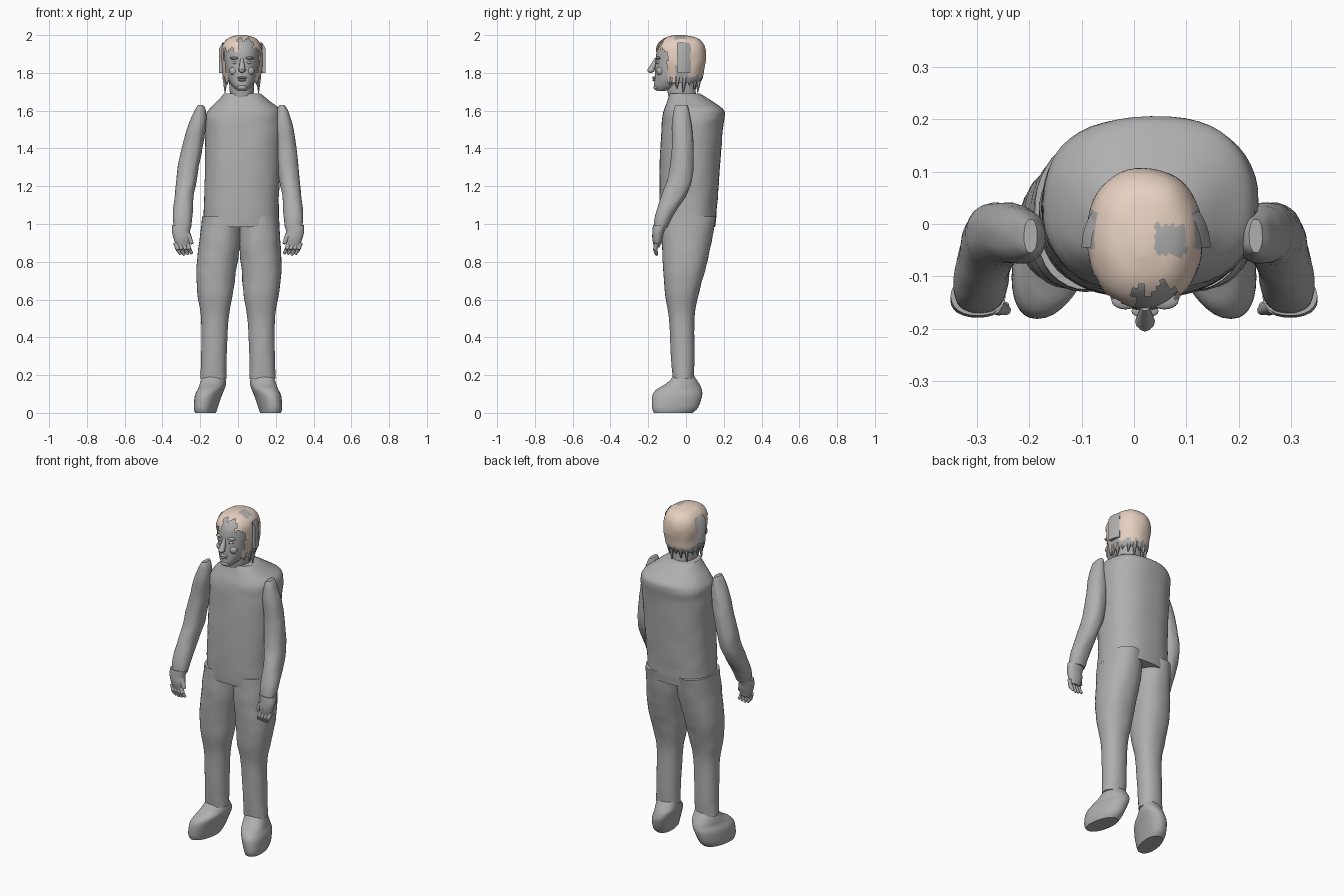
import bpy, bmesh, math
from mathutils import Vector, noise

cube = bpy.data.objects.get("Cube")
if cube:
    bpy.data.objects.remove(cube, do_unlink=True)


def make_material(name, colour):
    mat = bpy.data.materials.new(name)
    mat.use_nodes = True
    mat.diffuse_color = colour
    mat.node_tree.nodes["Principled BSDF"].inputs["Base Color"].default_value = colour
    return mat


GREY = make_material("plain grey", (0.43, 0.43, 0.43, 1))
PEACH = make_material("pale peach", (0.83, 0.66, 0.55, 1))
parts = []


def finish(name, bm, materials=(GREY,)):
    bmesh.ops.recalc_face_normals(bm, faces=bm.faces)
    mesh = bpy.data.meshes.new(name)
    bm.to_mesh(mesh)
    bm.free()
    for mat in materials:
        mesh.materials.append(mat)
    obj = bpy.data.objects.new(name, mesh)
    bpy.context.collection.objects.link(obj)
    parts.append(obj)
    return obj


def smooth_rows(rows, steps):
    """Catmull-Rom interpolation between profile rows."""
    result = []
    last = len(rows) - 1
    for i in range(last):
        before, start, end, after = (rows[max(0, min(last, i + k))] for k in (-1, 0, 1, 2))
        for step in range(steps):
            t = step / steps
            result.append([b + t * ((c - a) + t * ((2 * a - 5 * b + 4 * c - d)
                           + t * (3 * b - a - 3 * c + d))) / 2
                           if t else b
                           for a, b, c, d in zip(before, start, end, after)])
    result.append(rows[last])
    return result


def loft(rows, power=2.2, sides=36, steps=5, slant=0, wrinkle=0, mirror=None):
    """Stack rounded rings; each row is z, left x, right x, front y, back y."""
    bm = bmesh.new()
    rings = []
    for z, left, right, front, back in smooth_rows(rows, steps):
        ring = []
        for i in range(sides):
            angle = math.tau * i / sides
            c, s = math.cos(angle), math.sin(angle)
            across = math.copysign(abs(c) ** (2 / power), c) * (right - left) / 2
            along = math.copysign(abs(s) ** (2 / power), s) * (back - front) / 2
            bump = 1 + wrinkle * noise.noise(Vector((c * 2, s * 2, z * 18)))
            x = (left + right) / 2 + across * bump - slant * along
            y = (front + back) / 2 + along * bump
            ring.append(bm.verts.new((mirror(x, z) if mirror else x, y, z)))
        rings.append(ring)
    for lower, upper in zip(rings, rings[1:]):
        for i in range(sides):
            j = (i + 1) % sides
            bm.faces.new((lower[i], lower[j], upper[j], upper[i]))
    bm.faces.new(rings[0])
    bm.faces.new(rings[-1])
    return bm


def ball(name, centre, size):
    bm = bmesh.new()
    bmesh.ops.create_uvsphere(bm, u_segments=20, v_segments=12, radius=1)
    for v in bm.verts:
        v.co = Vector(centre) + v.co * Vector(size)
    return finish(name, bm)


def taper(name, start, end, radius_start, radius_end, sides=12):
    start, end = Vector(start), Vector(end)
    bm = bmesh.new()
    bmesh.ops.create_cone(bm, cap_ends=True, segments=sides, radius1=radius_start,
                          radius2=radius_end, depth=(end - start).length)
    turn = (end - start).to_track_quat("Z", "Y")
    for v in bm.verts:
        v.co = turn @ v.co + (start + end) / 2
    return finish(name, bm)


# Torso
TORSO = [(.985, -.185, .22, -.135, .155), (1.1, -.18, .215, -.14, .165),
         (1.3, -.175, .225, -.14, .18), (1.5, -.175, .235, -.13, .195),
         (1.57, -.172, .235, -.125, .205), (1.61, -.15, .22, -.115, .195),
         (1.65, -.11, .17, -.1, .14), (1.69, -.075, .12, -.085, .075)]
finish("torso", loft(TORSO, power=2.4, sides=48, wrinkle=.02))

# Arms, legs, shoes and hands, built for the left and mirrored to the right
ARM = [(1.63, .22, .245, -.055, .01), (1.6, .205, .265, -.065, .015),
       (1.52, .195, .29, -.075, .03), (1.4, .2, .31, -.075, .04),
       (1.25, .215, .325, -.095, .035), (1.15, .235, .335, -.13, 0),
       (1.05, .24, .345, -.162, -.065), (.98, .25, .34, -.172, -.1)]
LEG = [(.18, .06, .2, -.07, .04), (.3, .06, .195, -.08, .045),
       (.5, .05, .195, -.09, .045), (.62, .03, .215, -.11, .065),
       (.75, .02, .23, -.12, .1), (.9, .005, .225, -.128, .135),
       (1.04, .01, .215, -.125, .158)]
SHOE = [(0, .12, .225, -.17, .035), (.03, .11, .23, -.18, .065),
        (.09, .09, .225, -.178, .085), (.125, .075, .21, -.155, .083),
        (.155, .065, .2, -.105, .07), (.2, .07, .185, -.06, .04)]
PALM = [(.875, .26, .325, -.168, -.14), (.92, .25, .34, -.178, -.125),
        (.96, .255, .35, -.178, -.115), (.995, .245, .35, -.175, -.1)]


def flip(low, high, amount):
    return lambda x, z: -x + amount * max(0, min(1, (z - low) / (high - low)))


for side in ("left", "right"):
    right = side == "right"
    sign = -1 if right else 1
    finish(side + "_arm", loft(ARM, wrinkle=.05, mirror=flip(1.3, 1.6, .035) if right else None))
    finish(side + "_leg", loft(LEG, wrinkle=.03, mirror=flip(.6, 1, .025) if right else None))
    plain = flip(0, 1, 0) if right else None
    finish(side + "_shoe", loft(SHOE, slant=.15, mirror=plain))
    finish(side + "_hand", loft(PALM, sides=24, mirror=plain))
    for i in range(4):
        base = Vector((sign * (.33 - i * .02), -.155, .9))
        knuckle = base + Vector((-sign * .012, -.008, -.035))
        tip = knuckle + Vector((-sign * .014, .008, -.03 + .004 * abs(i - 1)))
        taper(f"{side}_finger_{i + 1}", base, knuckle, .013, .012)
        taper(f"{side}_fingertip_{i + 1}", knuckle, tip, .012, .007)
    taper(side + "_thumb", (sign * .268, -.155, .945), (sign * .243, -.165, .895), .018, .009)

# Neck and head
NECK = [(1.66, -.04, .08, -.09, .055), (1.72, -.045, .085, -.1, .05),
        (1.79, -.045, .085, -.1, .05)]
HEAD = [(1.705, 0, .045, -.155, -.11), (1.73, -.03, .072, -.168, -.02),
        (1.77, -.053, .095, -.166, .03), (1.82, -.066, .106, -.164, .06),
        (1.88, -.074, .112, -.16, .08), (1.93, -.074, .112, -.15, .08),
        (1.97, -.055, .09, -.12, .05), (1.99, -.02, .055, -.07, 0)]
finish("neck", loft(NECK))
finish("head", loft(HEAD, power=2.1, sides=40))

# Face
taper("nose", (.021, -.158, 1.875), (.021, -.186, 1.812), .008, .019)
ball("nose_tip", (.021, -.187, 1.813), (.015, .018, .013))
ball("upper_lip", (.021, -.166, 1.774), (.026, .013, .007))
ball("lower_lip", (.021, -.166, 1.762), (.022, .012, .007))
ball("chin", (.021, -.155, 1.724), (.026, .017, .016))
for side, sign in (("left", 1), ("right", -1)):
    ball(side + "_brow", (.021 + sign * .037, -.146, 1.878), (.027, .017, .008))
    ball(side + "_eye", (.021 + sign * .035, -.148, 1.855), (.015, .011, .008))
    ball(side + "_cheek", (.021 + sign * .042, -.135, 1.81), (.025, .022, .024))

# Hair cap, opened over the face, with grey sides
HAIR = [(1.745, -.07, .11, -.12, .065), (1.78, -.08, .12, -.13, .09),
        (1.84, -.086, .13, -.145, .1), (1.9, -.09, .13, -.16, .107),
        (1.95, -.08, .12, -.152, .095), (1.985, -.05, .09, -.115, .06),
        (2, 0, .04, -.06, -.01)]
bm = loft(HAIR, sides=48, wrinkle=.03)
bare = []
for face in bm.faces:
    x, y, z = face.calc_center_median()
    jag = .012 * math.sin(x * 150)
    face_opening = y < -.1 and z < 1.92 + jag
    forelock_gap = y < -.1 and 0 < x < .08 and z < 1.975 + jag
    if z < 1.75 or face_opening or forelock_gap:
        bare.append(face)
    grey_side = -.05 < y < .02 and z < 1.96
    grey_nape = y > 0 and z < 1.78 + jag
    grey_patch = .04 < x < .1 and -.06 < y < 0
    face.material_index = 0 if grey_side or grey_nape or grey_patch else 1
bmesh.ops.delete(bm, geom=bare, context="FACES")
finish("hair", bm, (GREY, PEACH))

# Loose locks around the hem of the hair
for i in range(13):
    angle = math.radians(-30 + 20 * i)
    root = Vector((.02 + .09 * math.cos(angle), -.025 + .1 * math.sin(angle), 1.78))
    tip = root + Vector((0, -.008, -.045 - .02 * (i % 3)))
    taper(f"hair_lock_{i + 1}", root, tip, .016, .003, 6)

# Curved side panels over the ears
for side, first in (("left", 0), ("right", 145)):
    bm = bmesh.new()
    columns = []
    for i in range(9):
        angle = math.radians(first + 35 * i / 8)
        columns.append([bm.verts.new((.023 + r * math.cos(angle), -.045 + r * math.sin(angle), z))
                        for r, z in ((.105, 1.8), (.123, 1.8), (.123, 1.93), (.105, 1.96))])
    for a, b in zip(columns, columns[1:]):
        for k in range(4):
            bm.faces.new((a[k], a[k - 1], b[k - 1], b[k]))
    bm.faces.new(columns[0])
    bm.faces.new(columns[-1])
    finish(side + "_side_panel", bm)

# Smooth shading with crisp hems
bpy.ops.object.select_all(action="DESELECT")
for obj in parts:
    obj.select_set(True)
bpy.context.view_layer.objects.active = parts[0]
bpy.ops.object.shade_smooth_by_angle(angle=math.radians(40))
